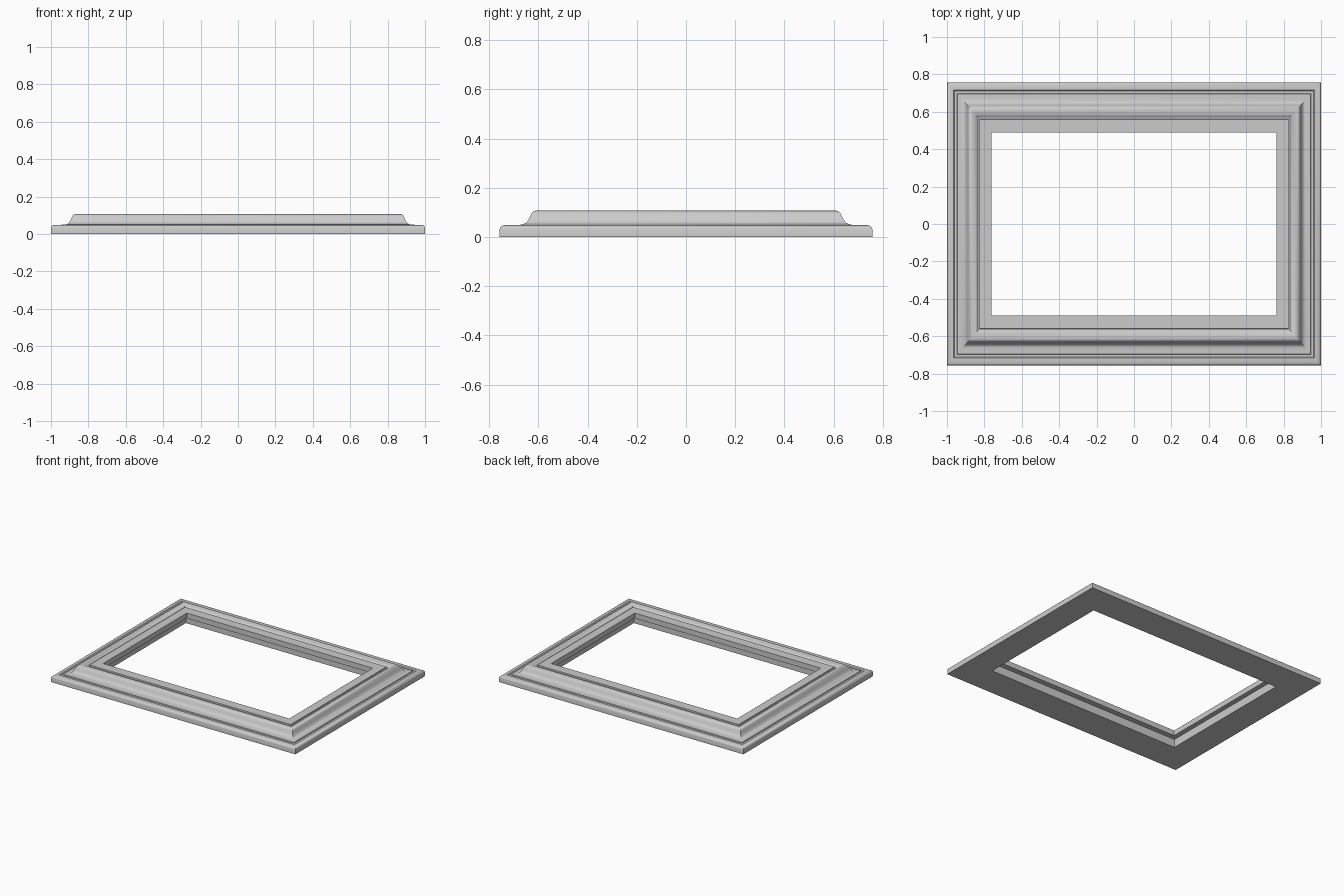
import bpy, bmesh, math

if "Cube" in bpy.data.objects:
    bpy.data.objects.remove(bpy.data.objects["Cube"])

HX, HY = 1.0, 0.757      # outer half sizes
X_SCALE = 0.888          # side rails are slightly narrower

# Moulding cross-section: (distance in from the outer edge, height)
profile = [
    (0, 0), (0, .033), (.003, .040), (.009, .045), (.018, .048), (.040, .048),
    (.046, .043), (.060, .043), (.062, .049),
    (.085, .050), (.098, .053), (.109, .060), (.117, .071), (.123, .084),
    (.129, .096), (.137, .104), (.147, .107), (.158, .106),
    (.172, .101), (.182, .094), (.188, .090), (.195, .090),
    (.197, .099), (.268, .099),
    (.268, .060), (.228, .060), (.228, 0),
]

# Sweep the section round four mitred corners
bm = bmesh.new()
rings = []
for sx, sy in ((1, 1), (-1, 1), (-1, -1), (1, -1)):
    rings.append([bm.verts.new((sx * (HX - u * X_SCALE), sy * (HY - u), z))
                  for u, z in profile])
n = len(profile)
for c in range(4):
    a, b = rings[c], rings[(c + 1) % 4]
    for i in range(n):
        j = (i + 1) % n
        bm.faces.new((a[i], b[i], b[j], a[j]))
bmesh.ops.recalc_face_normals(bm, faces=bm.faces)

mesh = bpy.data.meshes.new("picture_frame")
bm.to_mesh(mesh)
bm.free()
frame = bpy.data.objects.new("picture_frame", mesh)
bpy.context.collection.objects.link(frame)

# Smooth the curves, keep mitres and steps sharp
bpy.context.view_layer.objects.active = frame
frame.select_set(True)
bpy.ops.object.shade_smooth_by_angle(angle=math.radians(32))
